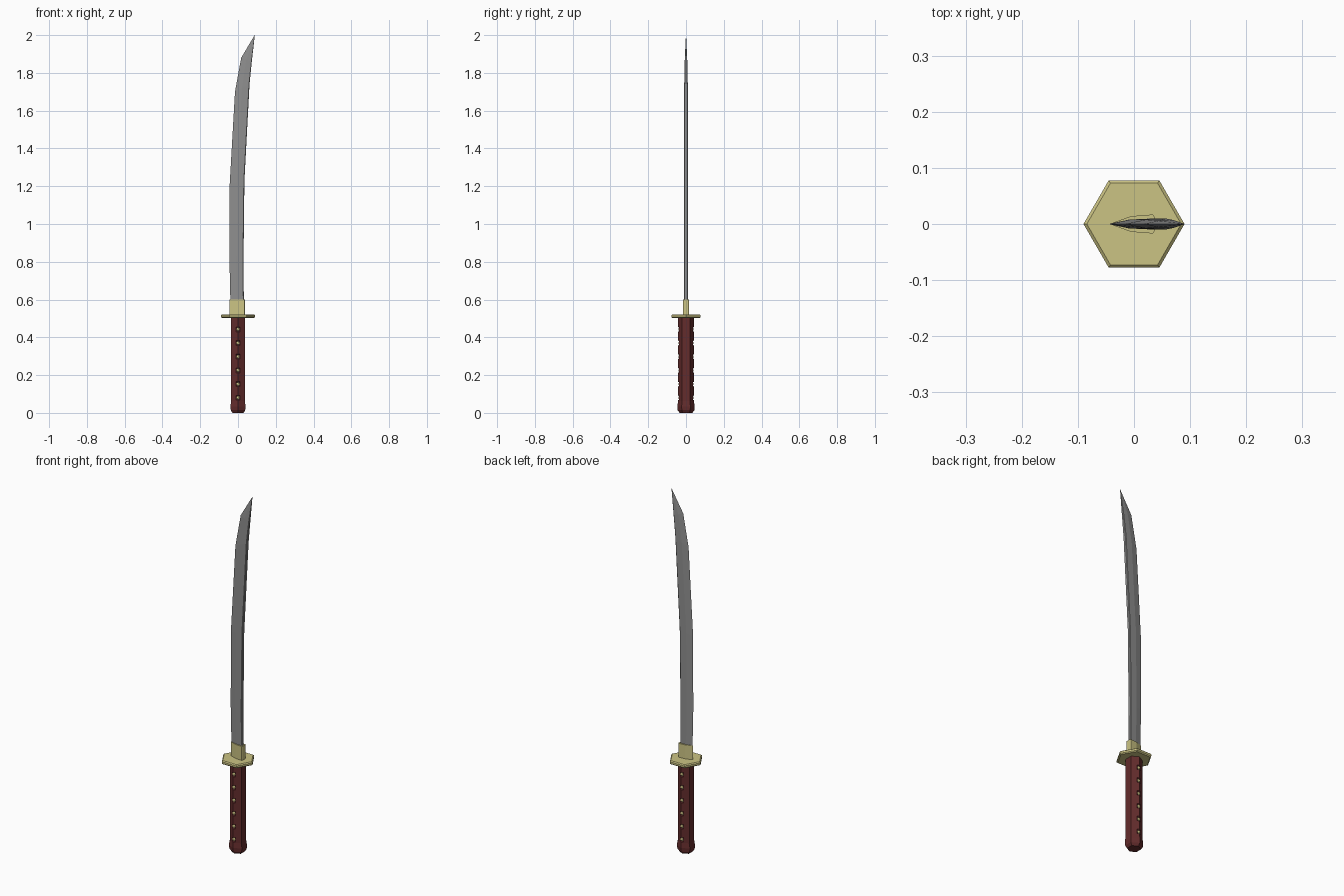
import bpy, bmesh, math

if "Cube" in bpy.data.objects:
    bpy.data.objects.remove(bpy.data.objects["Cube"])


def material(name, rgb):
    m = bpy.data.materials.new(name)
    m.diffuse_color = (*rgb, 1)
    m.use_nodes = True
    m.node_tree.nodes["Principled BSDF"].inputs["Base Color"].default_value = m.diffuse_color
    return m


STEEL = material("grey_steel", (0.27, 0.27, 0.27))
GOLD = material("pale_gold", (0.60, 0.55, 0.23))
RED = material("dark_red", (0.125, 0.025, 0.025))


def finish(name, bm, mat):
    bmesh.ops.remove_doubles(bm, verts=bm.verts, dist=1e-5)
    bmesh.ops.recalc_face_normals(bm, faces=bm.faces)
    me = bpy.data.meshes.new(name)
    bm.to_mesh(me)
    bm.free()
    me.materials.append(mat)
    ob = bpy.data.objects.new(name, me)
    bpy.context.collection.objects.link(ob)
    return ob


def loft(name, rings, mat):
    """Skin a stack of equal-length closed rings and cap both ends."""
    bm = bmesh.new()
    rows = [[bm.verts.new(p) for p in r] for r in rings]
    n = len(rows[0])
    for a, b in zip(rows, rows[1:]):
        for i in range(n):
            j = (i + 1) % n
            bm.faces.new((a[i], a[j], b[j], b[i]))
    bm.faces.new(rows[0])
    bm.faces.new(rows[-1])
    return finish(name, bm, mat)


def hexagon(r, z, turn=0.0):
    return [(r * math.cos(turn + i * math.pi / 3),
             r * math.sin(turn + i * math.pi / 3), z) for i in range(6)]


def blade_ring(xl, zl, xr, zr, t):
    """Cutting edge on the left, ridge in the middle, flat spine on the right."""
    def p(f, y):
        return (xl + (xr - xl) * f, y, zl + (zr - zl) * f)
    return [p(0, 0), p(0.48, -0.82 * t), p(0.96, -t), p(1, -0.7 * t),
            p(1, 0.7 * t), p(0.96, t), p(0.48, 0.82 * t)]


# Curved blade: left x, left z, right x, right z, half thickness
loft("blade", [blade_ring(*s) for s in (
    (-0.040, 0.58, 0.031, 0.58, 0.0095),
    (-0.045, 0.80, 0.029, 0.80, 0.0095),
    (-0.044, 1.21, 0.034, 1.23, 0.0095),
    (-0.016, 1.70, 0.061, 1.74, 0.0095),
    (0.017, 1.88, 0.073, 1.86, 0.007),
    (0.088, 2.00, 0.089, 2.00, 0.0005))], STEEL)

# Collar at the root of the blade
loft("blade_collar", [blade_ring(-0.044, z, 0.037, z, 0.017)
                      for z in (0.51, 0.60)], GOLD)

# Hexagonal guard with bevelled rims
loft("guard", [hexagon(0.084, 0.502), hexagon(0.09, 0.507),
               hexagon(0.09, 0.517), hexagon(0.084, 0.522)], GOLD)

# Hexagonal grip, its front and back corners notched at every stud
STUD_Z = [0.08 + 0.0725 * i for i in range(6)]


def grip_ring(z, tip):
    return [(0.036, -0.021, z), (0.036, 0.021, z), (0.010, 0.036, z),
            (0, tip, z), (-0.010, 0.036, z), (-0.036, 0.021, z),
            (-0.036, -0.021, z), (-0.010, -0.036, z), (0, -tip, z),
            (0.010, -0.036, z)]


rings = [grip_ring(0.05, 0.042)]
for z in STUD_Z:
    rings += [grip_ring(z - 0.013, 0.042), grip_ring(z - 0.009, 0.034),
              grip_ring(z + 0.009, 0.034), grip_ring(z + 0.013, 0.042)]
rings.append(grip_ring(0.505, 0.042))
loft("grip", rings, RED)

# Gold studs down the front and back
bm = bmesh.new()
for z in STUD_Z:
    for side in (-1, 1):
        made = bmesh.ops.create_icosphere(bm, subdivisions=1, radius=0.010)
        for v in made["verts"]:
            v.co.y = v.co.y * 0.5 + side * 0.035
            v.co.z += z
finish("grip_studs", bm, GOLD)

# Pommel cap
T = math.pi / 6
loft("pommel", [hexagon(0.034, 0.0, T), hexagon(0.044, 0.014, T),
                hexagon(0.046, 0.035, T), hexagon(0.042, 0.062, T)], RED)
